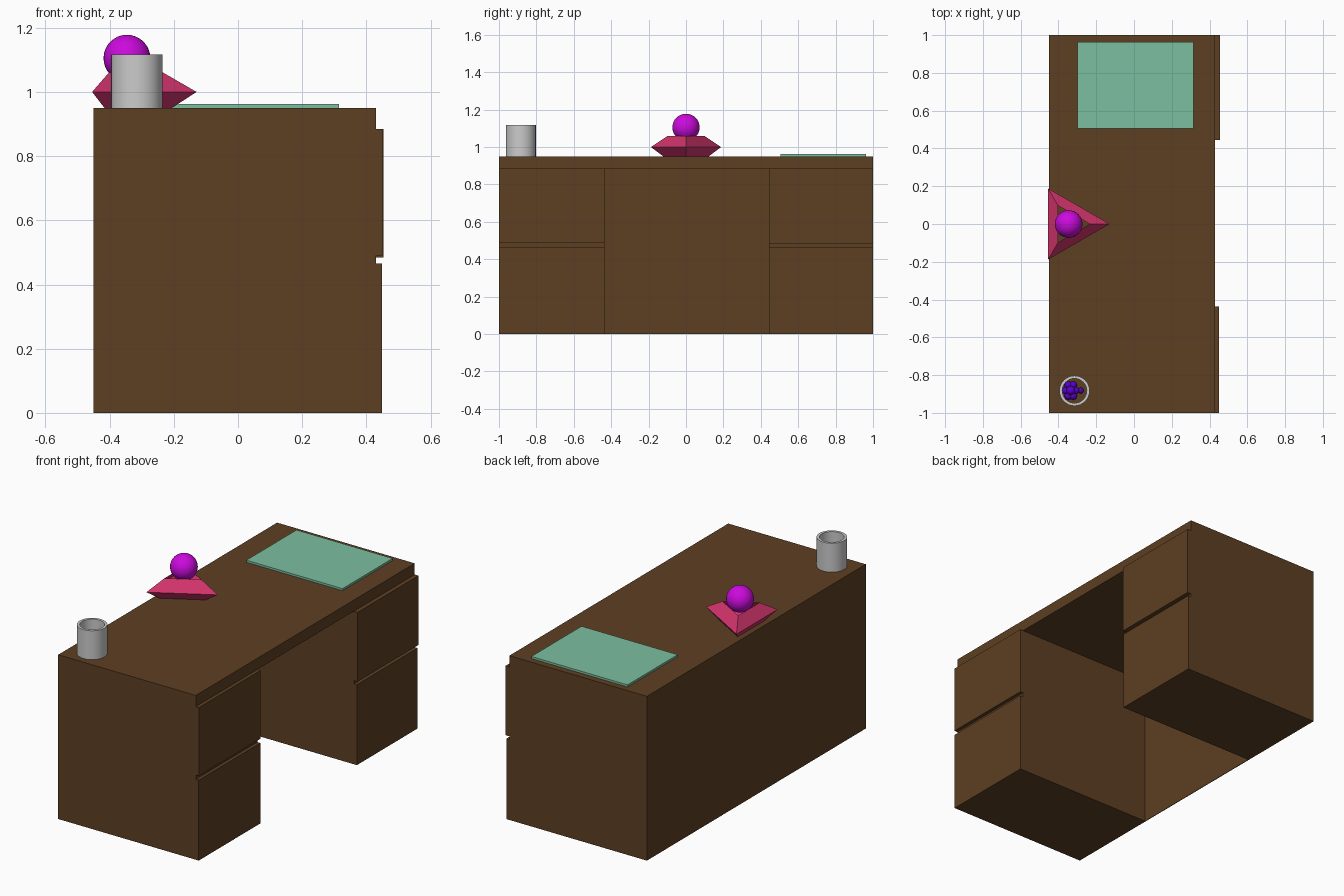
import bpy, bmesh, math

if "Cube" in bpy.data.objects:
    bpy.data.objects.remove(bpy.data.objects["Cube"])


def material(name, rgb):
    m = bpy.data.materials.new(name)
    m.diffuse_color = (*rgb, 1)
    m.use_nodes = True
    m.node_tree.nodes["Principled BSDF"].inputs["Base Color"].default_value = m.diffuse_color
    return m


WOOD = material("wood", (0.11, 0.05, 0.016))
MINT = material("mint", (0.2, 0.52, 0.35))
PINK = material("pink", (0.65, 0.035, 0.15))
MAGENTA = material("magenta", (0.6, 0.003, 0.72))
PURPLE = material("purple", (0.1, 0.0, 0.6))


def box(name, x, y, z, mat):
    """Box from (min, max) ranges on each axis."""
    mid = [sum(r) / 2 for r in (x, y, z)]
    bpy.ops.mesh.primitive_cube_add(size=1, location=mid)
    ob = bpy.context.object
    ob.name = name
    ob.scale = [r[1] - r[0] for r in (x, y, z)]
    ob.data.materials.append(mat)
    return ob


def lathe(name, profile, centre, sides, mat=None, closed=False):
    """Spin (radius, z) points around a vertical axis."""
    bm = bmesh.new()
    rings = [[bm.verts.new((r * math.cos(math.tau * i / sides),
                            r * math.sin(math.tau * i / sides), z))
              for i in range(sides)] for r, z in profile]
    pairs = list(zip(rings, rings[1:]))
    if closed:
        pairs.append((rings[-1], rings[0]))
    for a, b in pairs:
        for i in range(sides):
            j = (i + 1) % sides
            bm.faces.new((a[i], a[j], b[j], b[i]))
    me = bpy.data.meshes.new(name)
    bm.to_mesh(me)
    bm.free()
    ob = bpy.data.objects.new(name, me)
    ob.location = (*centre, 0)
    bpy.context.collection.objects.link(ob)
    if mat:
        me.materials.append(mat)
    return ob


def ball(name, loc, r, mat, seg=32, rings=16):
    bpy.ops.mesh.primitive_uv_sphere_add(segments=seg, ring_count=rings, radius=r, location=loc)
    ob = bpy.context.object
    ob.name = name
    ob.data.materials.append(mat)
    bpy.ops.object.shade_smooth()
    return ob


# Desk body: top slab, back panel and two pedestals with drawer fronts
box("desk_top", (-0.45, 0.43), (-1, 1), (0.885, 0.95), WOOD)
box("back_panel", (-0.45, -0.446), (-0.437, 0.445), (0, 0.885), WOOD)
for side, y, split, front in (("left", (-1, -0.437), 0.49, 0.45),
                              ("right", (0.445, 1), 0.484, 0.454)):
    box(side + "_pedestal", (-0.45, 0.43), y, (0, 0.885), WOOD)
    box(side + "_lower_drawer", (0.43, 0.449), y, (0, 0.465), WOOD)
    box(side + "_upper_drawer", (0.43, front), y, (split, 0.885), WOOD)

# Desk mat
box("desk_mat", (-0.30, 0.315), (0.505, 0.963), (0.95, 0.962), MINT)

# Three-sided ornament stand, open at the top, with a ball
lathe("ornament_stand", [(0.14, 0.95), (0.217, 1.0), (0.113, 1.06)], (-0.346, 0), 3, PINK)
ball("ornament_ball", (-0.346, 0, 1.105), 0.073, MAGENTA)

# Open cup
cup = lathe("cup", [(0.08, 0.95), (0.08, 1.117), (0.065, 1.117), (0.065, 0.95)],
            (-0.315, -0.883), 32, closed=True)
bpy.ops.object.select_all(action='DESELECT')
cup.select_set(True)
bpy.context.view_layer.objects.active = cup
bpy.ops.object.shade_smooth_by_angle(angle=math.radians(40))

# Small cluster of beads inside the cup
for i in range(6):
    a = math.tau * i / 6
    ball(f"bead_{i}", (-0.335 + 0.026 * math.cos(a), -0.882 + 0.034 * math.sin(a), 0.975),
         0.02, PURPLE, 12, 8)
ball("bead_top", (-0.335, -0.882, 0.995), 0.024, PURPLE, 12, 8)
ball("bead_side", (-0.282, -0.882, 0.967), 0.016, PURPLE, 12, 8)
